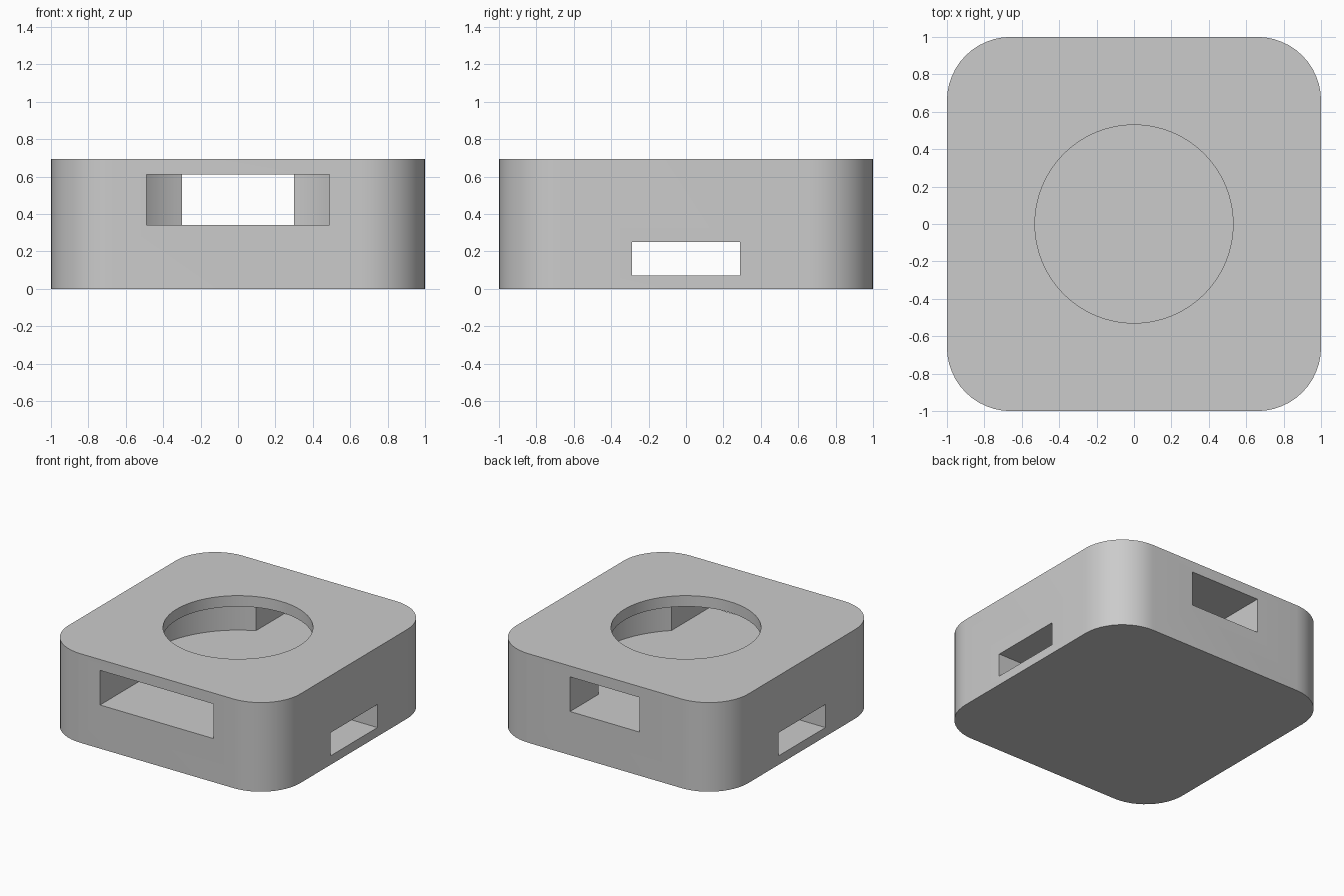
import bpy, bmesh, math

if "Cube" in bpy.data.objects:
    bpy.data.objects.remove(bpy.data.objects["Cube"])

HEIGHT = 0.695
FLOOR, CEILING = 0.34, 0.61      # inner chamber levels
CHAMBER_R, OPENING_R = 0.715, 0.53
CORNER_R = 0.34

grey = bpy.data.materials.new("light grey")
grey.diffuse_color = (0.6, 0.6, 0.6, 1)
grey.use_nodes = True
grey.node_tree.nodes["Principled BSDF"].inputs["Base Color"].default_value = grey.diffuse_color


def arc(cx, cy, r, start, end, steps):
    """Points along an arc, angles in radians."""
    return [(cx + r * math.cos(start + (end - start) * i / steps),
             cy + r * math.sin(start + (end - start) * i / steps))
            for i in range(steps + 1)]


def prism(name, outline, z0, z1):
    """Extrude a flat outline from z0 up to z1."""
    bm = bmesh.new()
    face = bm.faces.new([bm.verts.new((x, y, z0)) for x, y in outline])
    top = bmesh.ops.extrude_face_region(bm, geom=[face])["geom"]
    bmesh.ops.translate(bm, vec=(0, 0, z1 - z0),
                        verts=[v for v in top if isinstance(v, bmesh.types.BMVert)])
    bmesh.ops.recalc_face_normals(bm, faces=bm.faces)
    mesh = bpy.data.meshes.new(name)
    bm.to_mesh(mesh)
    bm.free()
    obj = bpy.data.objects.new(name, mesh)
    bpy.context.collection.objects.link(obj)
    mesh.materials.append(grey)
    return obj


def cut(body, cutter):
    """Subtract the cutter and remove it."""
    mod = body.modifiers.new("cut", "BOOLEAN")
    mod.operation, mod.solver, mod.object = "DIFFERENCE", "EXACT", cutter
    bpy.context.view_layer.objects.active = body
    bpy.ops.object.modifier_apply(modifier=mod.name)
    bpy.data.objects.remove(cutter, do_unlink=True)


# Rounded square body
c = 1 - CORNER_R
outline = []
for i, (sx, sy) in enumerate([(1, 1), (-1, 1), (-1, -1), (1, -1)]):
    a = i * math.pi / 2
    outline += arc(sx * c, sy * c, CORNER_R, a, a + math.pi / 2, 12)
body = prism("body", outline, 0, HEIGHT)

# Round chamber with a wide front slot and a narrower back slot
front, back = 0.49, 0.30
fa, ba = math.acos(front / CHAMBER_R), math.acos(back / CHAMBER_R)
hollow = arc(0, 0, CHAMBER_R, -fa, ba, 32)
hollow += [(back, 1.2), (-back, 1.2)]
hollow += arc(0, 0, CHAMBER_R, math.pi - ba, math.pi + fa, 32)
hollow += [(-front, -1.2), (front, -1.2)]
cut(body, prism("chamber_cutter", hollow, FLOOR, CEILING))

# Round top opening
cut(body, prism("opening_cutter",
                arc(0, 0, OPENING_R, 0, 2 * math.pi, 64)[:-1], 0.5, 0.9))

# Low tunnel from side to side
cut(body, prism("tunnel_cutter",
                [(-1.2, -0.29), (1.2, -0.29), (1.2, 0.29), (-1.2, 0.29)], 0.07, 0.25))

# Smooth curved walls, keep crisp rims
bpy.ops.object.select_all(action="DESELECT")
body.select_set(True)
bpy.context.view_layer.objects.active = body
bpy.ops.object.shade_smooth_by_angle(angle=math.radians(30))
